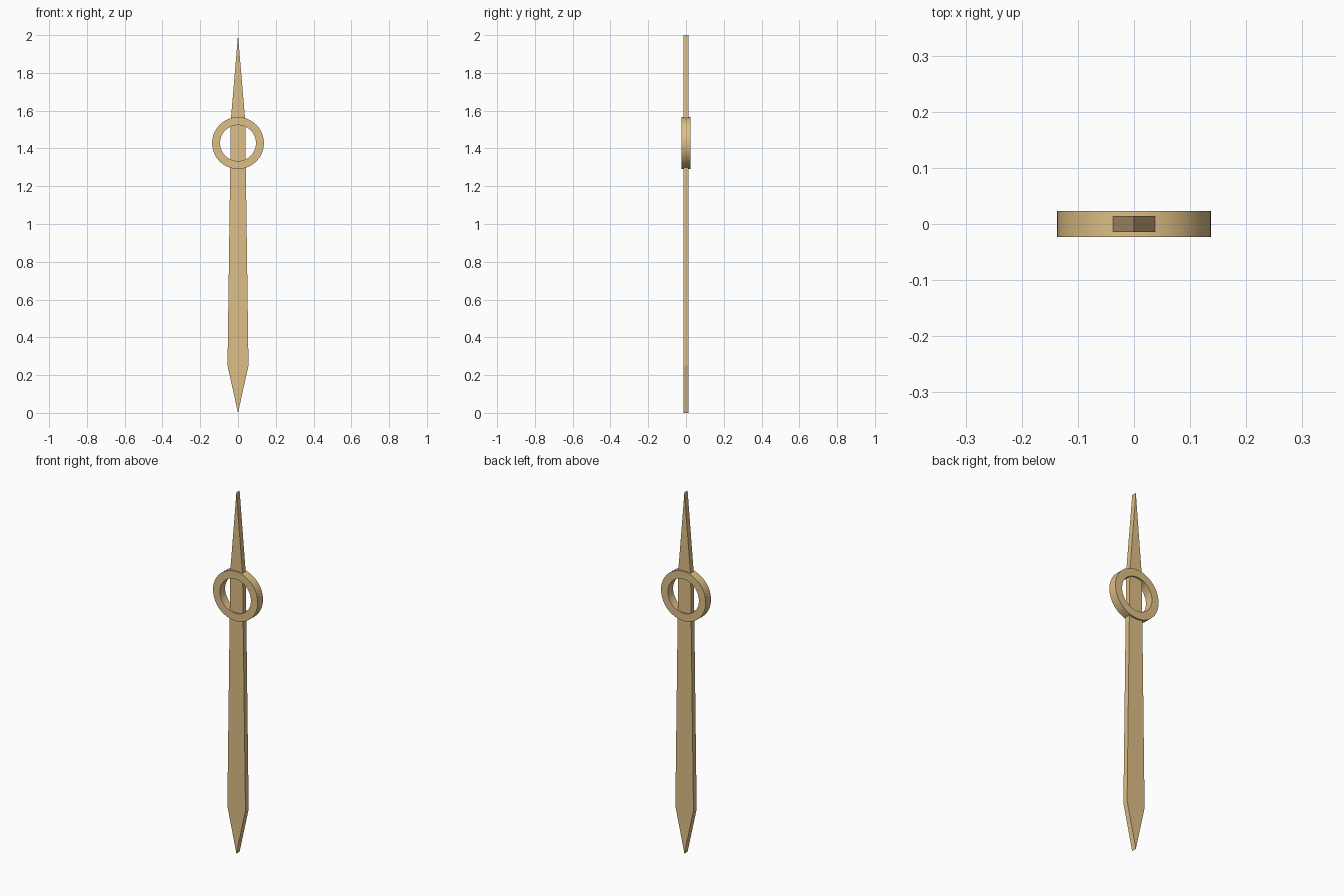
import bpy, bmesh
from math import cos, sin, pi, radians

if "Cube" in bpy.data.objects:
    bpy.data.objects.remove(bpy.data.objects["Cube"])

gold = bpy.data.materials.new("brass")
gold.diffuse_color = (0.73, 0.52, 0.24, 1)
gold.use_nodes = True
gold.node_tree.nodes["Principled BSDF"].inputs["Base Color"].default_value = gold.diffuse_color


def finish(name, bm):
    bmesh.ops.recalc_face_normals(bm, faces=bm.faces)
    mesh = bpy.data.meshes.new(name)
    bm.to_mesh(mesh)
    bm.free()
    mesh.materials.append(gold)
    obj = bpy.data.objects.new(name, mesh)
    bpy.context.collection.objects.link(obj)
    return obj


# Flat pointed blade: right half of the outline, mirrored, then given thickness
right = [(0.0555, 0.25), (0.038, 1.55)]
outline = [(0, 0)] + right + [(0, 2)] + [(-x, z) for x, z in reversed(right)]
bm = bmesh.new()
T = 0.014
face = bm.faces.new([bm.verts.new((x, -T, z)) for x, z in outline])
extruded = bmesh.ops.extrude_face_region(bm, geom=[face], use_keep_orig=True)
moved = [v for v in extruded["geom"] if isinstance(v, bmesh.types.BMVert)]
bmesh.ops.translate(bm, verts=moved, vec=(0, 2 * T, 0))
finish("blade", bm)

# Ring around the blade: rectangular section swept around a circle
N, centre = 72, 1.4285
section = [(0.095, -0.023), (0.137, -0.023), (0.137, 0.023), (0.095, 0.023)]
bm = bmesh.new()
loops = []
for i in range(N):
    a = 2 * pi * i / N
    loops.append([bm.verts.new((r * cos(a), y, centre + r * sin(a))) for r, y in section])
for i in range(N):
    a, b = loops[i], loops[(i + 1) % N]
    for j in range(4):
        k = (j + 1) % 4
        bm.faces.new((a[j], a[k], b[k], b[j]))
ring = finish("ring", bm)

# Smooth round walls, crisp rims
bpy.context.view_layer.objects.active = ring
ring.select_set(True)
bpy.ops.object.shade_smooth_by_angle(angle=radians(30))
